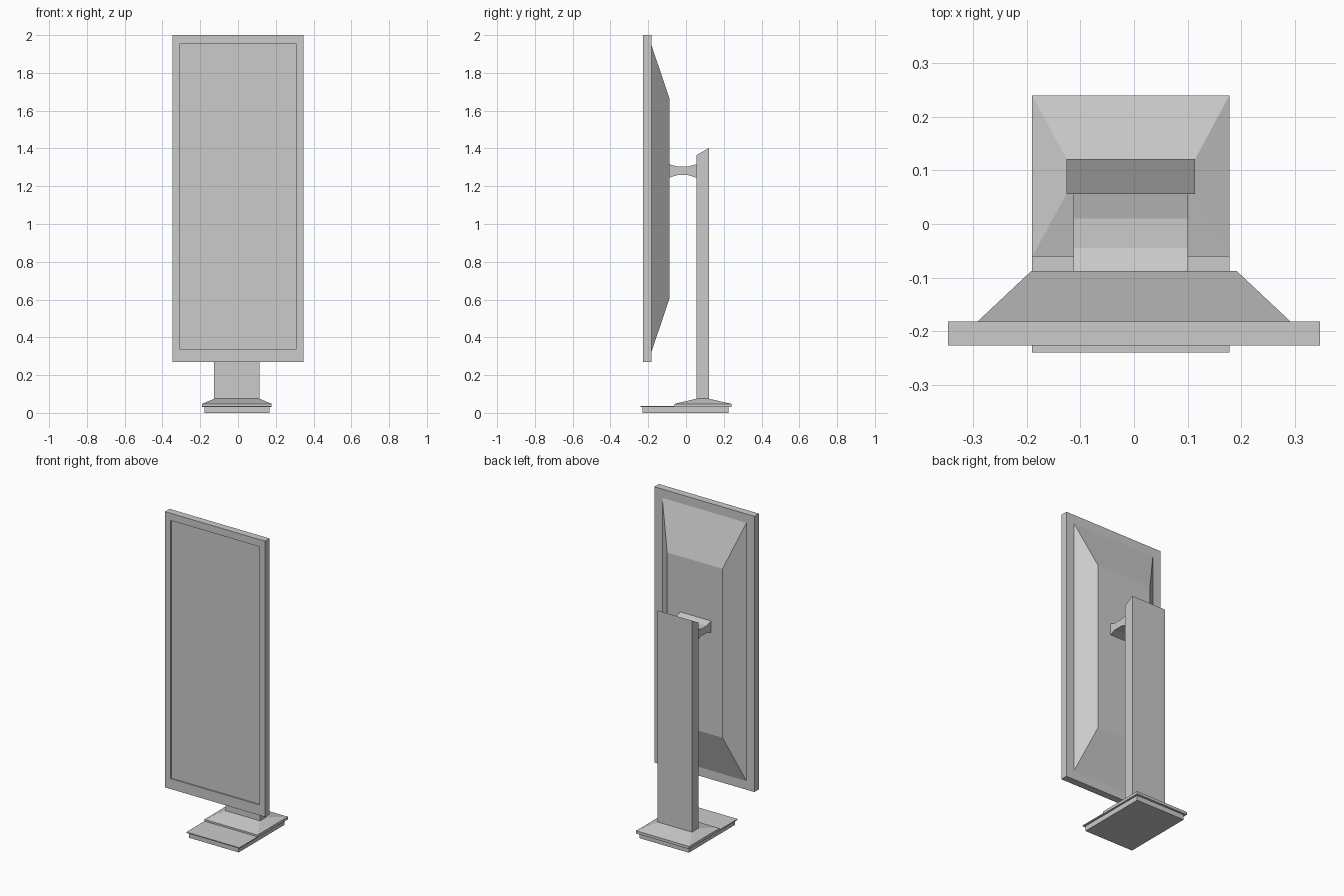
import bpy, bmesh

if "Cube" in bpy.data.objects:
    bpy.data.objects.remove(bpy.data.objects["Cube"])

CX = -0.006  # stand sits a touch left of the panel centre


def loft(name, rings):
    """Bridge a list of equal-length point rings and cap both ends."""
    bm = bmesh.new()
    vs = [[bm.verts.new(p) for p in ring] for ring in rings]
    n = len(vs[0])
    for a, b in zip(vs, vs[1:]):
        for i in range(n):
            j = (i + 1) % n
            bm.faces.new((a[i], a[j], b[j], b[i]))
    bm.faces.new(vs[0][::-1])
    bm.faces.new(vs[-1])
    bmesh.ops.recalc_face_normals(bm, faces=bm.faces)
    me = bpy.data.meshes.new(name)
    bm.to_mesh(me)
    bm.free()
    ob = bpy.data.objects.new(name, me)
    bpy.context.collection.objects.link(ob)
    return ob


def flat(hw, y0, y1, z):
    """Horizontal rectangle of half width hw, centred on the stand."""
    return [(CX - hw, y0, z), (CX + hw, y0, z), (CX + hw, y1, z), (CX - hw, y1, z)]


def upright(hw, z0, z1, y):
    """Rectangle facing the front, centred on x = 0."""
    return [(-hw, y, z0), (hw, y, z0), (hw, y, z1), (-hw, y, z1)]


def extrude_x(name, hw, profile):
    """Side profile of (y, z) points extruded across the stand."""
    return loft(name, [[(CX + s * hw, y, z) for y, z in profile] for s in (-1, 1)])


# Display panel with a shallow recessed screen
loft("display_panel", [
    upright(0.308, 0.335, 1.955, -0.219),
    upright(0.308, 0.335, 1.955, -0.227),
    upright(0.347, 0.27, 2.0, -0.227),
    upright(0.347, 0.27, 2.0, -0.182),
])

# Tapered rear housing
loft("rear_housing", [
    upright(0.292, 0.325, 1.945, -0.182),
    upright(0.192, 0.605, 1.665, -0.088),
])

# Waisted arm joining housing and post
extrude_x("support_arm", 0.107, [
    (-0.09, 1.245), (-0.045, 1.259), (0.01, 1.259), (0.057, 1.245),
    (0.057, 1.317), (0.01, 1.304), (-0.045, 1.304), (-0.09, 1.317)])

# Post with a slanted top
extrude_x("stand_post", 0.12, [
    (0.056, 0.07), (0.121, 0.07), (0.121, 1.402), (0.056, 1.365)])

# Base: foot, thin top plate, sloped collar around the post
loft("base_foot", [flat(0.172, -0.23, 0.226, 0), flat(0.172, -0.23, 0.226, 0.031)])
loft("base_plate", [flat(0.184, -0.24, 0.24, 0.031), flat(0.184, -0.24, 0.24, 0.037)])
loft("base_collar", [
    flat(0.184, -0.061, 0.24, 0.037),
    flat(0.184, -0.061, 0.24, 0.048),
    flat(0.12, 0.056, 0.121, 0.075),
])
